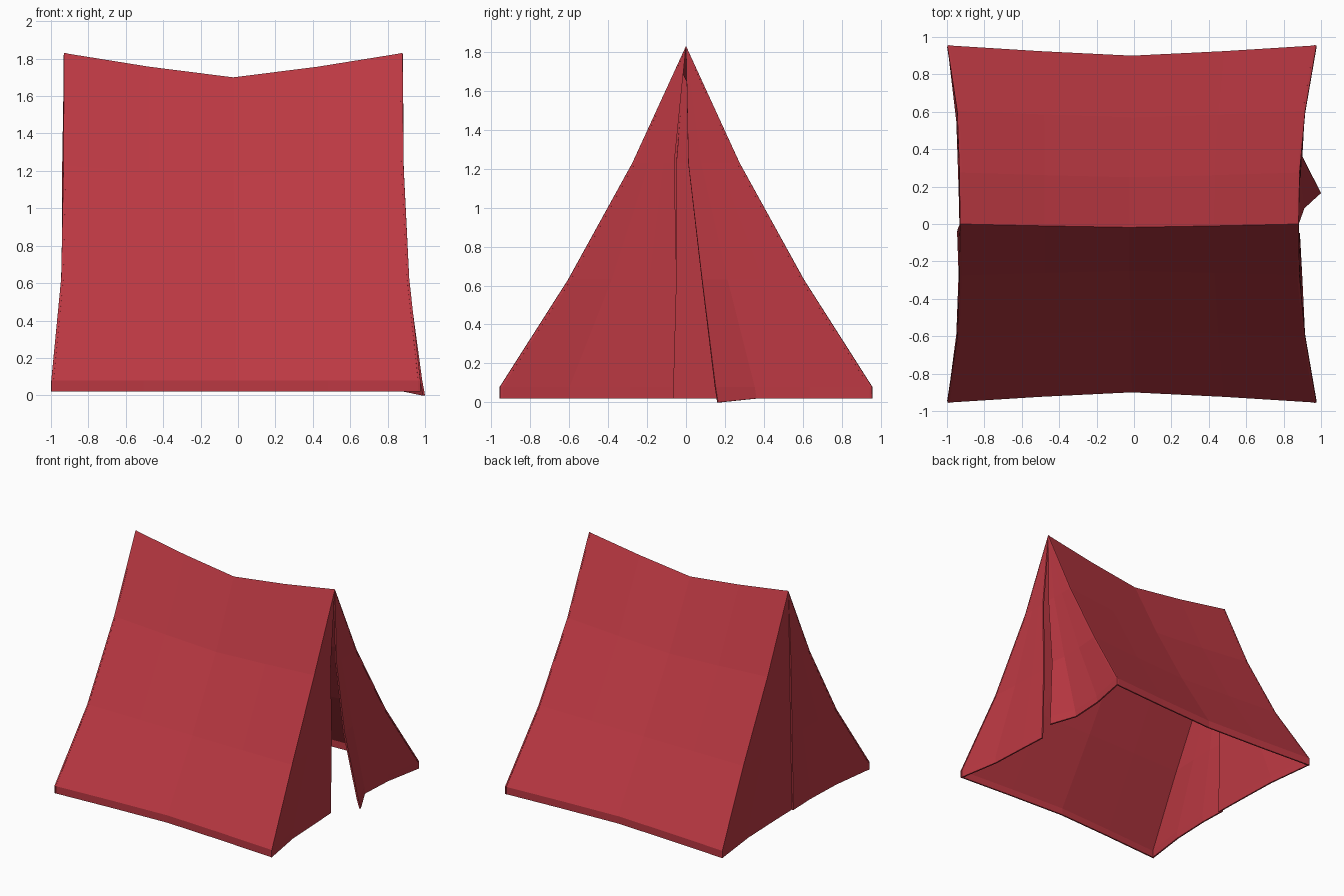
import bpy, bmesh
from mathutils import Vector

if "Cube" in bpy.data.objects:
    bpy.data.objects.remove(bpy.data.objects["Cube"])

cloth = bpy.data.materials.new("red_cloth")
cloth.diffuse_color = (0.5, 0.04, 0.055, 1)
cloth.use_nodes = True
cloth.node_tree.nodes["Principled BSDF"].inputs["Base Color"].default_value = cloth.diffuse_color


def sheet(name, grid, outward):
    """Thin cloth sheet from a grid of points, thickened away from its outer side."""
    bm = bmesh.new()
    vs = [[bm.verts.new(p) for p in row] for row in grid]
    for a, b in zip(vs, vs[1:]):
        for i in range(len(a) - 1):
            bm.faces.new((a[i], a[i + 1], b[i + 1], b[i]))
    bmesh.ops.remove_doubles(bm, verts=bm.verts, dist=0.0005)
    bm.normal_update()
    total = sum((f.normal * f.calc_area() for f in bm.faces), Vector())
    if total.dot(Vector(outward)) < 0:
        bmesh.ops.reverse_faces(bm, faces=bm.faces)
    me = bpy.data.meshes.new(name)
    bm.to_mesh(me)
    bm.free()
    me.materials.append(cloth)
    ob = bpy.data.objects.new(name, me)
    bpy.context.collection.objects.link(ob)
    mod = ob.modifiers.new("thickness", "SOLIDIFY")
    mod.thickness = 0.012
    mod.offset = -1
    return ob


# rows from ridge to hem: half depth, height, left x, right x, inward sag, downward sag
ROWS = [
    (0.0, 1.83, -0.93, 0.88, 0.0, 0.13),
    (0.275, 1.23, -0.933, 0.885, 0.025, 0.06),
    (0.605, 0.63, -0.945, 0.915, 0.035, 0.02),
    (0.955, 0.08, -0.998, 0.975, 0.055, 0.0),
    (0.955, 0.02, -0.998, 0.975, 0.055, 0.0),
]
SAG = [0, 0.56, 1, 0.56, 0]


def roof_row(row, side):
    y, z, x0, x1, sy, sz = row
    drift = -0.018 if y == 0 else 0
    return [(x0 + (x1 - x0) * i / 4, side * (y - sy * s) + drift * s, z - sz * s)
            for i, s in enumerate(SAG)]


# roof: front hem, over the ridge, to back hem
roof = [roof_row(r, -1) for r in reversed(ROWS)] + [roof_row(r, 1) for r in ROWS[1:]]
sheet("tent_roof", roof, (0, 0, 1))


def flap(name, end, side, inner, bow):
    """End wall half from the roof edge to its free inner edge (x, y, z per row)."""
    grid = []
    for row, tip, bx in zip(ROWS, inner, bow):
        y, z, x = side * row[0], row[1], row[3] if end > 0 else row[2]
        line = [(x, y, z)]
        for f, k in ((0.4, 0.8), (0.75, 1.0)):
            line.append((x + (bx - x) * k, y + (tip[1] - y) * f, z))
        line.append(tip)
        if row[0] == 0:
            line = [(x, y, z)] * 4
        grid.append(line)
    sheet(name, grid, (end, 0, 0))


RIGHT = [0.88, 0.884, 0.892, 0.9, 0.9]
LEFT = [-0.93, -0.932, -0.935, -0.938, -0.938]
ZS = [r[1] for r in ROWS]

# entrance: straight front flap and a back flap swung outwards
flap("entrance_front_flap", 1, -1,
     [(x, y, z) for x, y, z in zip([0.88, 0.884, 0.886, 0.888, 0.888],
                                   [0, -0.06, -0.048, -0.063, -0.065], ZS)], RIGHT)
flap("entrance_back_flap", 1, 1,
     [(x, y, z) for x, y, z in zip([0.88, 0.886, 0.91, 0.985, 1.0],
                                   [0, 0.012, 0.083, 0.152, 0.165],
                                   ZS[:4] + [0.0])], RIGHT)

# closed end: two flaps that overlap slightly
flap("closed_front_flap", -1, -1,
     [(x - 0.008, y, z) for x, y, z in zip(LEFT, [0, -0.02, -0.03, -0.04, -0.04], ZS)], LEFT)
flap("closed_back_flap", -1, 1,
     [(x + 0.006, y, z) for x, y, z in zip(LEFT, [0, -0.05, -0.05, -0.065, -0.065], ZS)], LEFT)
